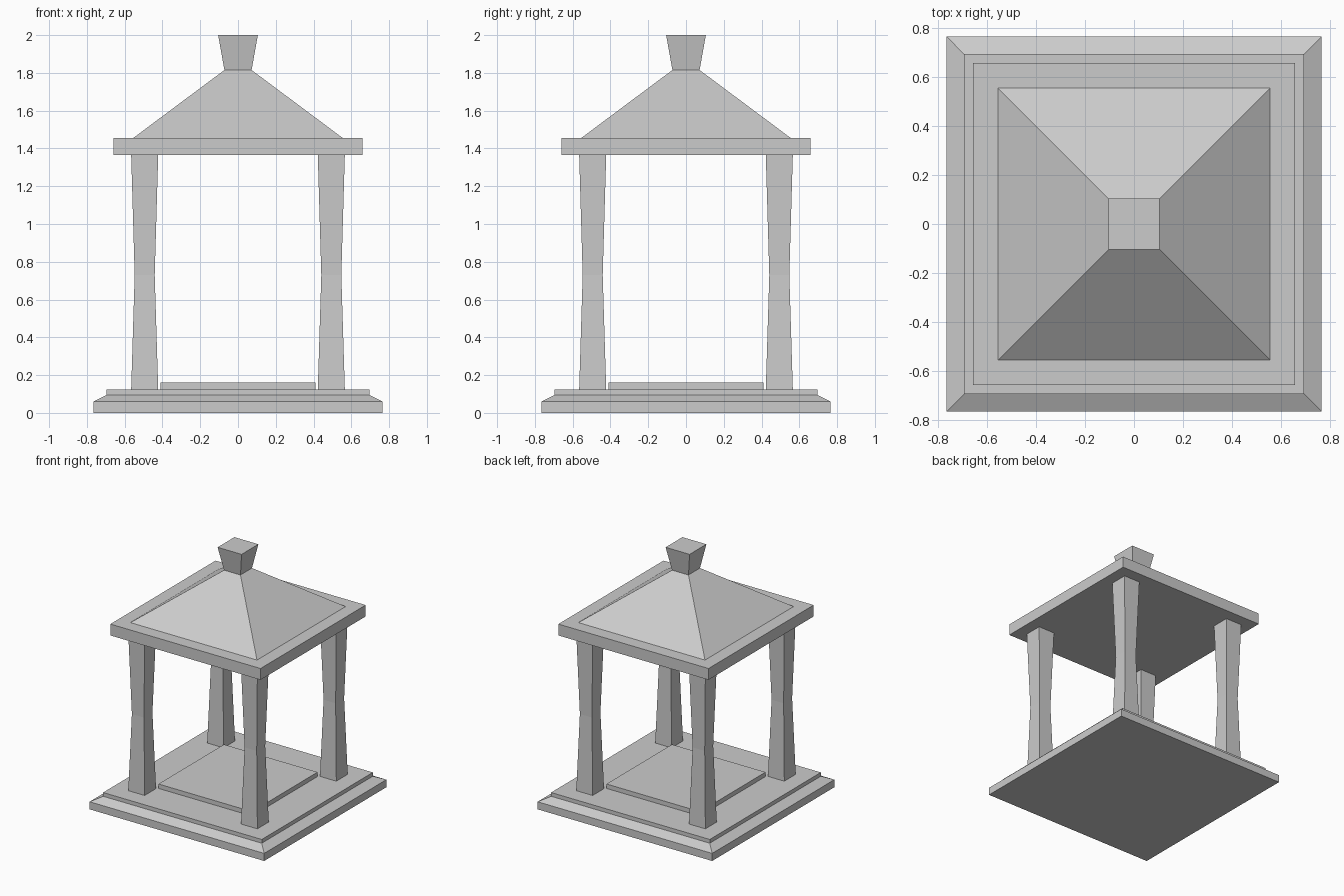
import bpy, bmesh

if "Cube" in bpy.data.objects:
    bpy.data.objects.remove(bpy.data.objects["Cube"])


def square_loft(name, profile, cx=0.0, cy=0.0):
    """Closed solid made of square rings; profile lists (half width, z)."""
    bm = bmesh.new()
    rings = [[bm.verts.new((cx + sx * h, cy + sy * h, z))
              for sx, sy in ((-1, -1), (1, -1), (1, 1), (-1, 1))]
             for h, z in profile]
    for low, high in zip(rings, rings[1:]):
        for i in range(4):
            j = (i + 1) % 4
            bm.faces.new((low[i], low[j], high[j], high[i]))
    bm.faces.new(rings[0][::-1])
    bm.faces.new(rings[-1])
    mesh = bpy.data.meshes.new(name)
    bm.to_mesh(mesh)
    bm.free()
    obj = bpy.data.objects.new(name, mesh)
    bpy.context.collection.objects.link(obj)
    return obj


# Stepped base with a sloped shoulder, and the raised floor slab
square_loft("base", [(0.765, 0), (0.765, 0.06), (0.695, 0.095), (0.695, 0.125)])
square_loft("floor_slab", [(0.41, 0.125), (0.41, 0.16)])

# Four pillars, narrowed at the waist
for side, sx in (("left", -1), ("right", 1)):
    for end, sy in (("front", -1), ("back", 1)):
        square_loft(f"{end}_{side}_pillar",
                    [(0.0715, 0.125), (0.053, 0.73), (0.0715, 1.365)],
                    sx * 0.494, sy * 0.494)

# Roof: flat eave plate, pyramid and flared finial
square_loft("eave_plate", [(0.658, 1.365), (0.658, 1.455)])
square_loft("roof", [(0.555, 1.455), (0.072, 1.815)])
square_loft("finial", [(0.072, 1.815), (0.105, 2.0)])
